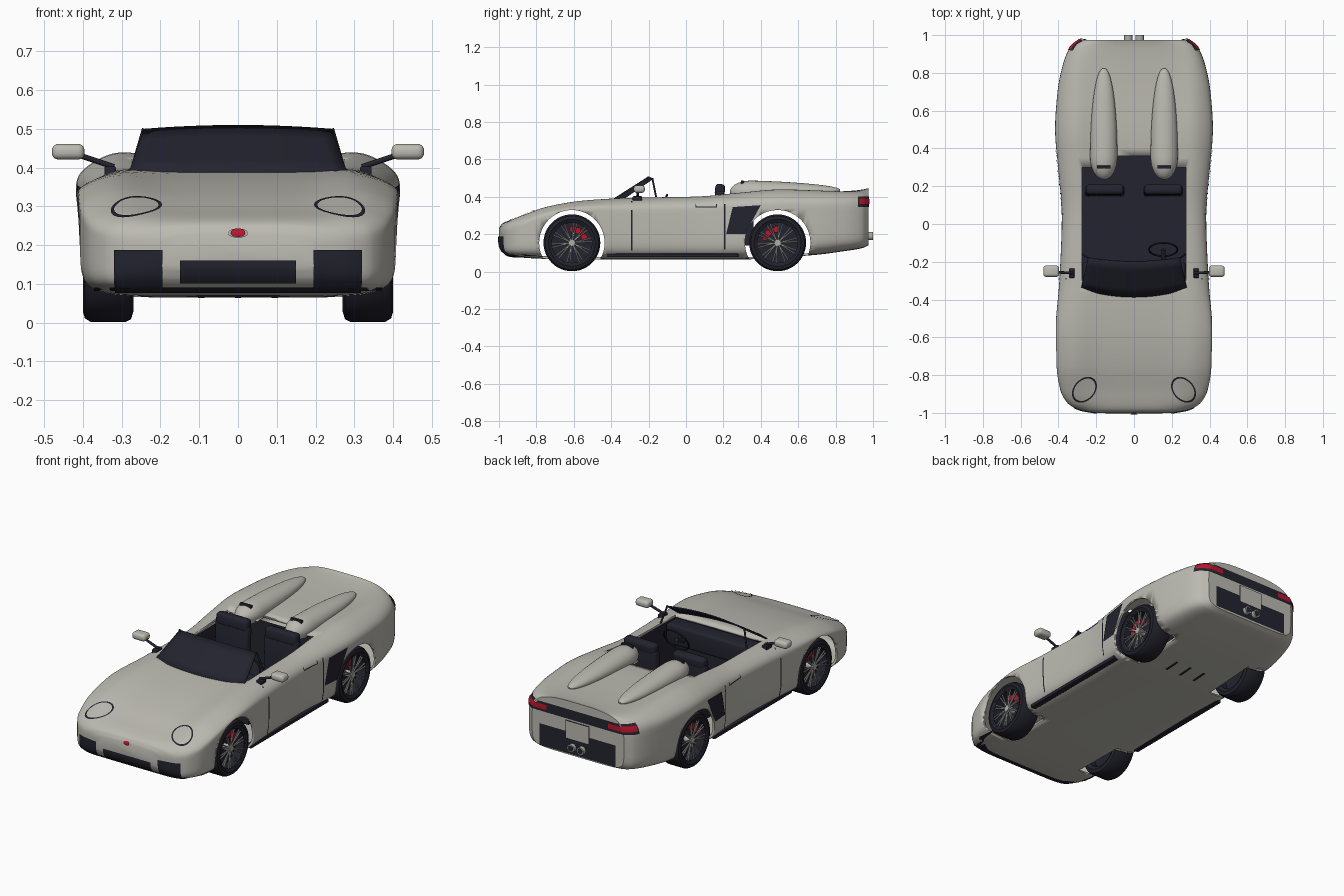
import bpy, bmesh, math
from mathutils import Vector, Matrix
from mathutils.bvhtree import BVHTree

if "Cube" in bpy.data.objects:
    bpy.data.objects.remove(bpy.data.objects["Cube"])


def material(name, r, g, b):
    m = bpy.data.materials.new(name)
    m.use_nodes = True
    m.diffuse_color = (r, g, b, 1)
    m.node_tree.nodes["Principled BSDF"].inputs["Base Color"].default_value = (r, g, b, 1)
    return m


PAINT = material("warm grey paint", .5, .49, .44)
DARK = material("dark trim", .017, .017, .029)
TYRE = material("tyre rubber", .015, .015, .024)
METAL = material("wheel metal", .42, .42, .4)
RED = material("red", .5, .008, .025)


def finish(bm, name, mat, recalc=True, angle=35):
    if recalc:
        bmesh.ops.recalc_face_normals(bm, faces=bm.faces)
    me = bpy.data.meshes.new(name)
    bm.to_mesh(me)
    bm.free()
    me.materials.append(mat)
    ob = bpy.data.objects.new(name, me)
    bpy.context.collection.objects.link(ob)
    bpy.ops.object.select_all(action='DESELECT')
    ob.select_set(True)
    bpy.context.view_layer.objects.active = ob
    bpy.ops.object.shade_smooth_by_angle(angle=math.radians(angle))
    return ob


def loft(rings, closed=False):
    bm = bmesh.new()
    vs = [[bm.verts.new(p) for p in r] for r in rings]
    n = len(vs[0])
    for i in range(len(vs) if closed else len(vs) - 1):
        a, b = vs[i], vs[(i + 1) % len(vs)]
        for j in range(n):
            k = (j + 1) % n
            bm.faces.new((a[j], a[k], b[k], b[j]))
    if not closed:
        bm.faces.new(vs[0])
        bm.faces.new(vs[-1])
    bmesh.ops.recalc_face_normals(bm, faces=bm.faces)
    return bm


def box(name, lo, hi, mat, bevel=0, tilt=0):
    lo, hi = Vector(lo), Vector(hi)
    bm = bmesh.new()
    bmesh.ops.create_cube(bm, size=1)
    bmesh.ops.scale(bm, vec=hi - lo, verts=bm.verts)
    if bevel:
        bmesh.ops.bevel(bm, geom=bm.edges[:], offset=bevel, segments=3, profile=.5, affect='EDGES')
    bmesh.ops.rotate(bm, matrix=Matrix.Rotation(tilt, 3, 'X'), verts=bm.verts)
    bmesh.ops.translate(bm, vec=(lo + hi) / 2, verts=bm.verts)
    return finish(bm, name, mat)


def rod(name, a, b, r, mat, sides=12):
    a, b = Vector(a), Vector(b)
    bm = bmesh.new()
    turn = (b - a).to_track_quat('Z', 'Y').to_matrix().to_4x4()
    bmesh.ops.create_cone(bm, cap_ends=True, segments=sides, radius1=r, radius2=r,
                          depth=(b - a).length, matrix=Matrix.Translation((a + b) / 2) @ turn)
    return finish(bm, name, mat)


# Body stations: y, half width, bottom, widest height, top, fender bulge
KEYS = [(-1, .2, .14, .19, .23, 0), (-.985, .285, .11, .195, .255, 0),
        (-.95, .35, .085, .21, .272, .008), (-.88, .39, .075, .24, .292, .016),
        (-.75, .41, .068, .29, .332, .022), (-.55, .414, .065, .325, .37, .018),
        (-.3, .395, .065, .31, .393, .014), (.05, .382, .065, .31, .402, .014),
        (.3, .402, .065, .33, .412, .026), (.5, .418, .075, .34, .424, .03),
        (.7, .405, .09, .335, .425, .024), (.85, .375, .11, .325, .43, .016),
        (.94, .335, .125, .31, .438, .01), (.975, .29, .14, .3, .446, .004)]


def smooth_stations(keys, steps=4):
    sec = [[(q - p) / (b[0] - a[0]) for p, q in zip(a, b)] for a, b in zip(keys, keys[1:])]
    mid = [[2 * p * q / (p + q) if p * q > 0 else 0 for p, q in zip(a, b)]
           for a, b in zip(sec, sec[1:])]
    tan = [sec[0]] + mid + [sec[-1]]
    for i in range(len(keys) - 1):
        h = keys[i + 1][0] - keys[i][0]
        for s in range(steps):
            t = s / steps
            e = t * t * (3 - 2 * t)
            yield [p + (q - p) * e + h * (t * (1 - t) ** 2 * m - t * t * (1 - t) * n)
                   for p, q, m, n in zip(keys[i], keys[i + 1], tan[i], tan[i + 1])]
    yield keys[-1]


def body_ring(y, w, low, mid, top, bulge, n=80):
    ring = []
    for k in range(n):
        c, s = math.cos(math.tau * k / n), math.sin(math.tau * k / n)
        power = 2 / 3.3 if s > 0 else 2 / 7.5
        x = math.copysign(w * abs(c) ** power, c)
        f = abs(s) ** power
        z = mid + f * ((top - mid) if s > 0 else (low - mid))
        if s > 0:
            z += f * bulge * math.exp(-((abs(x) - .32) / .09) ** 2)
        ring.append((x, y, z))
    return ring


bm = loft([body_ring(*s) for s in smooth_stations(KEYS)])
skin = BVHTree.FromBMesh(bm)
body = finish(bm, "body_shell", PAINT)

# Hollow the shell, open the wheel arches and the cockpit
WHEELS = (-.61, .49)
HUB = .154
shell = body.modifiers.new("shell", 'SOLIDIFY')
shell.thickness = .012
cutters = [rod("arch_cutter", (s * .25, y, HUB), (s * .6, y, HUB), .175, PAINT, 64)
           for s in (-1, 1) for y in WHEELS]
cutters += [box("cockpit_cutter", (-.275, -.3, .3), (.275, .3, .9), PAINT),
            box("tunnel_cutter", (-.09, .2, .31), (.09, .36, .8), PAINT)]
for c in cutters:
    cut = body.modifiers.new("opening", 'BOOLEAN')
    cut.object, cut.operation, cut.solver = c, 'DIFFERENCE', 'EXACT'
bpy.context.view_layer.objects.active = body
for m in list(body.modifiers):
    bpy.ops.object.modifier_apply(modifier=m.name)
for c in cutters:
    bpy.data.objects.remove(c)

# Thin plates laid on the body skin
VIEWS = {"front": ((0, 1, 0), lambda u, v: (u, -2, v)), "rear": ((0, -1, 0), lambda u, v: (u, 2, v)),
         "left": ((-1, 0, 0), lambda u, v: (2, u, v)), "right": ((1, 0, 0), lambda u, v: (-2, u, v)),
         "top": ((0, 0, -1), lambda u, v: (u, v, 2)), "under": ((0, 0, 1), lambda u, v: (u, v, -2))}


def quad(a, b, c, d, n=14, m=5):
    a, b, c, d = map(Vector, (a, b, c, d))
    return [[a.lerp(b, i / n).lerp(d.lerp(c, i / n), j / m) for i in range(n + 1)] for j in range(m + 1)]


def rect(u0, u1, v0, v1):
    return quad((u0, v0), (u1, v0), (u1, v1), (u0, v1))


def oval(cu, cv, a, b, turn=0, inner=0, n=40):
    rows = []
    for f in (1, inner):
        pts = [Vector((f * a * math.cos(math.tau * i / n), f * b * math.sin(math.tau * i / n)))
               for i in range(n + 1)]
        rows.append([Matrix.Rotation(turn, 2) @ p + Vector((cu, cv)) for p in pts])
    return rows


def plate(name, mat, view, rows, lift=.004):
    way, start = VIEWS[view]
    bm = bmesh.new()
    grid = []
    for row in rows:
        hits = [skin.ray_cast(Vector(start(*p)), Vector(way)) for p in row]
        grid.append([bm.verts.new(h[0] + h[1] * lift) if h[0] else None for h in hits])
    for r, q in zip(grid, grid[1:]):
        for i in range(len(r) - 1):
            vs = (r[i], r[i + 1], q[i + 1], q[i])
            if all(vs):
                f = bm.faces.new(vs)
                f.normal_update()
                if f.normal.dot(Vector(way)) > 0:
                    f.normal_flip()
    return finish(bm, name, mat, recalc=False)


plate("centre_intake", DARK, "front", rect(-.15, .15, .104, .16))
plate("front_lip", DARK, "front", rect(-.37, .37, .08, .094))
plate("nose_badge", RED, "front", oval(0, .23, .018, .009, inner=.01), .009)
plate("badge_ring", METAL, "front", oval(0, .23, .025, .011, inner=.75))
plate("tail_strip", DARK, "rear", rect(-.29, .29, .345, .4))
plate("rear_diffuser", DARK, "rear", rect(-.24, .24, .148, .272))
plate("number_panel_edge", DARK, "rear", rect(-.077, .077, .231, .338), .005)
plate("number_panel", PAINT, "rear", rect(-.072, .072, .236, .333), .008)
for x in (-.095, 0, .095):
    plate("floor_slot", DARK, "under", rect(x - .008, x + .008, .385, .48))

for s, side in ((1, "left"), (-1, "right")):
    plate(side + "_front_intake", DARK, "front", rect(s * .195, s * .318, .09, .188))
    plate(side + "_headlight_outline", DARK, "top", oval(s * .262, -.876, .076, .056, s * -.85, .87))
    plate(side + "_tail_light", RED, "rear", rect(s * .195, s * .29, .36, .388), .007)
    plate(side + "_tail_wrap", DARK, side, rect(.918, .973, .345, .4))
    plate(side + "_tail_light_wrap", RED, side, rect(.924, .974, .36, .388), .007)
    plate(side + "_door_front_gap", DARK, side, rect(-.294, -.286, .115, .375))
    plate(side + "_door_rear_gap", DARK, side, rect(.204, .211, .12, .36))
    plate(side + "_handle", DARK, side, rect(.05, .165, .342, .347))
    for y in (.05, .16):
        plate(side + "_handle_end", DARK, side, rect(y, y + .005, .342, .36))
    plate(side + "_side_intake", DARK, side, quad((.215, .2), (.315, .2), (.4, .355), (.25, .345)))
    box(side + "_sill", (s * .362 - .016, -.42, .077), (s * .362 + .016, .28, .096), DARK, .003)

# Cockpit tub and furniture
tub = box("cockpit_tub", (-.276, -.3, .14), (.276, .361, .385), DARK)
bm = bmesh.new()
bm.from_mesh(tub.data)
bmesh.ops.delete(bm, geom=[f for f in bm.faces if f.normal.z > .9], context='FACES')
bm.to_mesh(tub.data)
bm.free()
box("dashboard", (-.272, -.3, .27), (.272, -.2, .385), DARK, .015)
bpy.ops.mesh.primitive_torus_add(location=(.155, -.135, .345), rotation=(math.radians(62), 0, 0),
                                 major_radius=.075, minor_radius=.005, major_segments=32, minor_segments=8)
wheel = bpy.context.object
wheel.name = "steering_wheel"
wheel.data.materials.append(DARK)
rod("steering_column", (.155, -.22, .31), (.155, -.135, .345), .012, DARK)

# Windshield
rows, n = [], 16
bm = bmesh.new()
for j in range(5):
    v, row = j / 4, []
    for i in range(n + 1):
        u = 2 * i / n - 1
        low = Vector((u * .282, -.388 + .043 * u * u, .39 - .003 * u * u))
        row.append(bm.verts.new(low.lerp(Vector((u * .243, -.2 + .02 * u * u, .51 - .01 * u * u)), v)))
    rows.append(row)
for a, b in zip(rows, rows[1:]):
    for i in range(n):
        bm.faces.new((a[i], a[i + 1], b[i + 1], b[i]))
glass = finish(bm, "windshield", DARK, recalc=False)
glass.modifiers.new("thickness", 'SOLIDIFY').thickness = .007

for s, side in ((1, "left"), (-1, "right")):
    # Seat, windshield post, exhaust
    box(side + "_seat_back", (s * .155 - .105, .15, .142), (s * .155 + .105, .2, .435), DARK, .02, -.05)
    box(side + "_headrest", (s * .155 - .1, .155, .4), (s * .155 + .1, .208, .468), DARK, .018, -.1)
    rod(side + "_windshield_post", (s * .243, -.18, .5), (s * .272, -.16, .4), .005, DARK)
    rod(side + "_exhaust", (s * .03, .94, .19), (s * .03, 1, .19), .022, METAL, 24)
    rod(side + "_exhaust_bore", (s * .03, .99, .19), (s * .03, 1.001, .19), .016, DARK, 24)

    # Headrest fairing tapering to the tail
    rings = []
    for k in range(33):
        t = .002 + .996 * (1 - math.cos(math.pi * k / 32)) / 2
        f = math.sqrt(1 - (1 - t / .2) ** 2) if t < .2 else (1 - ((t - .2) / .8) ** 2) ** .45
        rings.append([(s * .16 + .072 * f * math.cos(a), .235 + .59 * t,
                       .425 + .01 * t + .064 * f * (1 - .35 * t) * math.sin(a))
                      for a in (math.tau * i / 28 for i in range(28))])
    finish(loft(rings), side + "_fairing", PAINT)
    box(side + "_fairing_vent", (s * .16 - .036, .293, .46), (s * .16 + .036, .309, .487), DARK, .003)

    # Door mirror
    bm = bmesh.new()
    bmesh.ops.create_cube(bm, size=1)
    bmesh.ops.scale(bm, vec=(.084, .06, .04), verts=bm.verts)
    bmesh.ops.bevel(bm, geom=bm.edges[:], offset=.016, segments=4, profile=.5, affect='EDGES')
    bmesh.ops.translate(bm, vec=(s * .438, -.25, .441), verts=bm.verts)
    finish(bm, side + "_mirror", PAINT)
    rod(side + "_mirror_arm", (s * .32, -.26, .402), (s * .41, -.255, .432), .007, DARK)
    box(side + "_mirror_foot", (s * .33 - .015, -.285, .375), (s * .33 + .015, -.235, .403), DARK, .004)

    # Wheels
    for y, end in zip(WHEELS, ("front", "rear")):
        name = side + "_" + end

        def lathe(part, mat, profile, seg=48):
            rings = [[(s * x, y + r * math.cos(a), HUB + r * math.sin(a)) for x, r in profile]
                     for a in (math.tau * i / seg for i in range(seg))]
            return finish(loft(rings, True), name + part, mat)

        def at(x, r, a):
            return (s * x, y + r * math.cos(a), HUB + r * math.sin(a))

        lathe("_tyre", TYRE, [(.394, .114), (.4, .126), (.395, .143), (.38, .152), (.29, .152),
                              (.276, .145), (.27, .126), (.276, .112)])
        lathe("_rim", DARK, [(.394, .115), (.39, .107), (.28, .107), (.276, .115)])
        rod(name + "_brake_disc", at(.325, 0, 0), at(.34, 0, 0), .108, DARK, 48)
        rod(name + "_hub", at(.33, 0, 0), at(.388, 0, 0), .018, METAL, 20)
        for i in range(10):
            a = math.tau * i / 10 + .15
            for d in (-.09, .09):
                rod(name + "_spoke", at(.38, .015, a), at(.385, .11, a + d), .004, METAL, 6)
        toward = math.radians(55) if end == "front" else math.radians(125)
        for d in (-.55, -.18, .18, .55):
            rod(name + "_caliper", at(.335, .072, toward + d), at(.366, .072, toward + d), .018, RED, 16)
